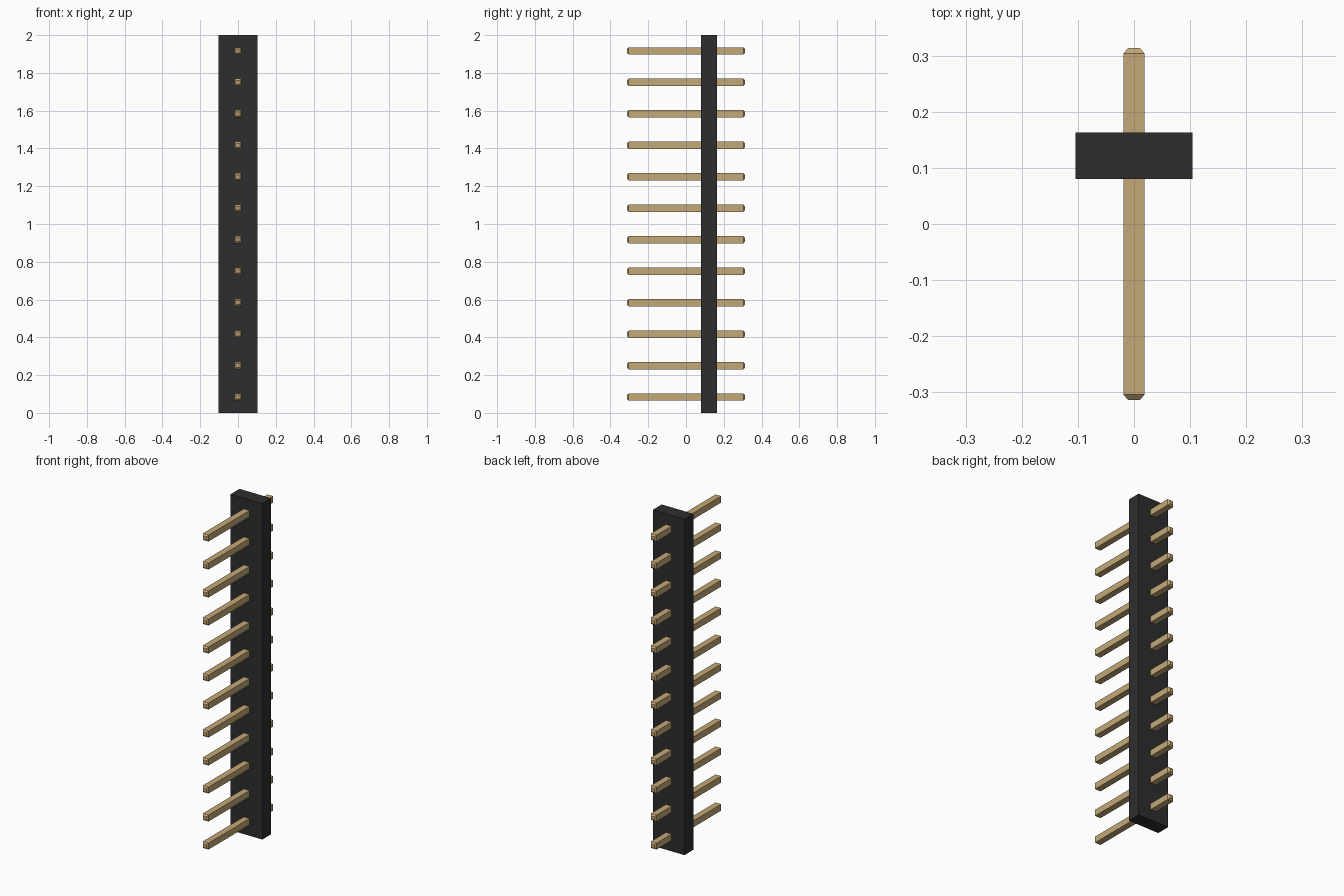
import bpy
import bmesh

cube = bpy.data.objects.get("Cube")
if cube:
    bpy.data.objects.remove(cube, do_unlink=True)

PIN_COUNT = 12
PITCH = 2.0 / PIN_COUNT
PIN_HALF = 0.019      # half width of the square pin
TIP_HALF = 0.0105     # half width of the flat tip
PIN_END = 0.3135      # half length of the pin
TAPER = 0.0095        # length of the tapered tip


def make_material(name, rgb):
    mat = bpy.data.materials.new(name)
    mat.use_nodes = True
    colour = (*rgb, 1.0)
    mat.diffuse_color = colour
    mat.node_tree.nodes["Principled BSDF"].inputs["Base Color"].default_value = colour
    return mat


def finish(bm, name, mat):
    bmesh.ops.recalc_face_normals(bm, faces=bm.faces)
    mesh = bpy.data.meshes.new(name)
    bm.to_mesh(mesh)
    bm.free()
    mesh.materials.append(mat)
    obj = bpy.data.objects.new(name, mesh)
    bpy.context.collection.objects.link(obj)
    return obj


black = make_material("black plastic", (0.027, 0.027, 0.027))
gold = make_material("gold metal", (0.55, 0.395, 0.185))

# Housing: one upright rectangular bar
bm = bmesh.new()
bmesh.ops.create_cube(bm, size=1.0)
bmesh.ops.scale(bm, vec=(0.208, 0.083, 2.0), verts=bm.verts)
bmesh.ops.translate(bm, vec=(0, 0.1215, 1.0), verts=bm.verts)
finish(bm, "housing", black)

# Pin: square sections lofted along y, tapered at both ends
bm = bmesh.new()
sections = [(-PIN_END, TIP_HALF), (-PIN_END + TAPER, PIN_HALF),
            (PIN_END - TAPER, PIN_HALF), (PIN_END, TIP_HALF)]
rings = [[bm.verts.new((sx * h, y, sz * h))
          for sx, sz in ((-1, -1), (1, -1), (1, 1), (-1, 1))]
         for y, h in sections]
for a, b in zip(rings, rings[1:]):
    for i in range(4):
        j = (i + 1) % 4
        bm.faces.new((a[i], a[j], b[j], b[i]))
bm.faces.new(rings[0])
bm.faces.new(rings[-1])
first_pin = finish(bm, "pin_01", gold)
first_pin.location.z = PITCH / 2

# Row of identical pins sharing one mesh
for n in range(1, PIN_COUNT):
    pin = bpy.data.objects.new(f"pin_{n + 1:02d}", first_pin.data)
    pin.location.z = PITCH * (n + 0.5)
    bpy.context.collection.objects.link(pin)
